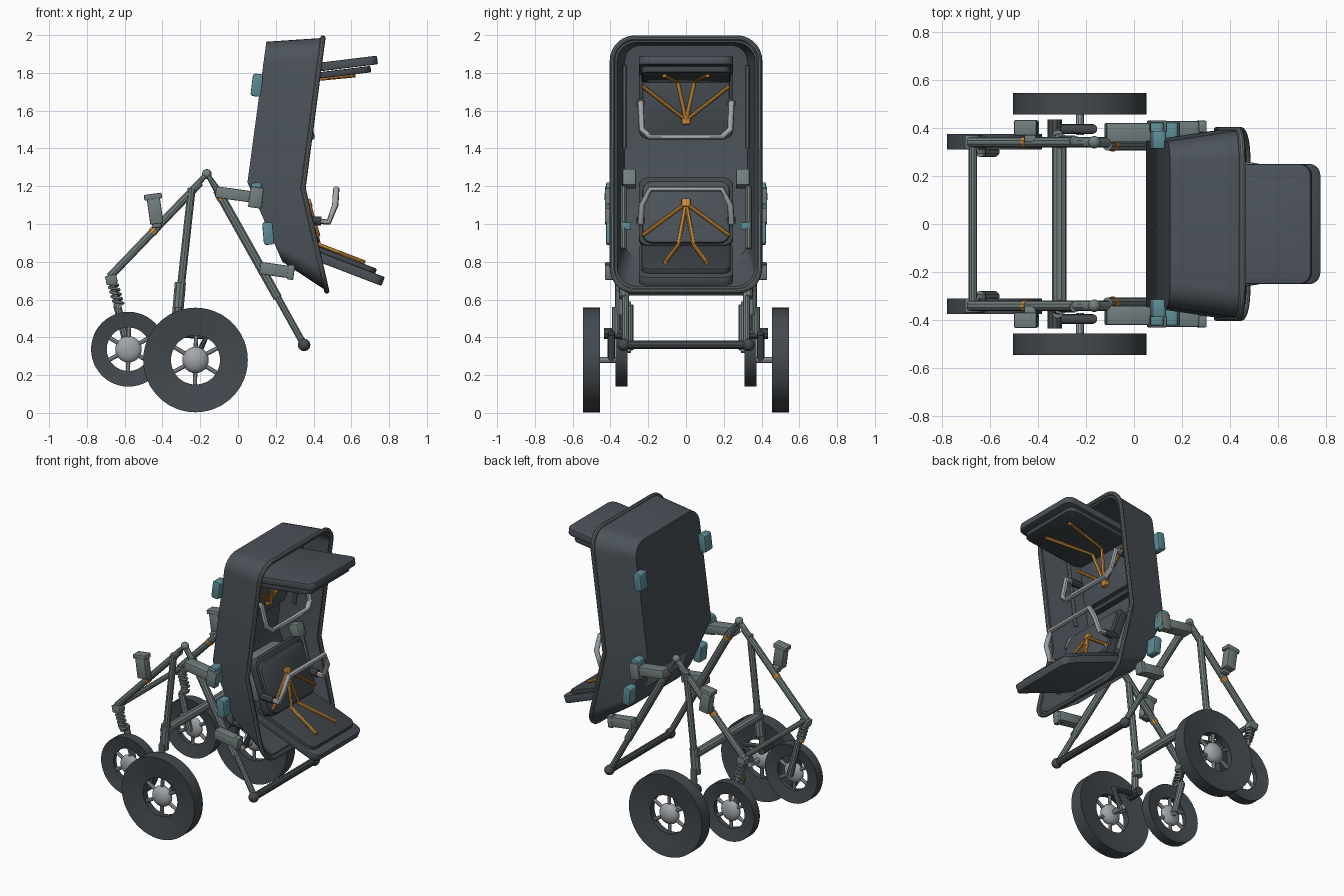
import bpy, bmesh, math
from mathutils import Vector, Matrix

if "Cube" in bpy.data.objects:
    bpy.data.objects.remove(bpy.data.objects["Cube"])


def material(name, *rgb):
    m = bpy.data.materials.new(name)
    m.use_nodes = True
    m.diffuse_color = (*rgb, 1)
    m.node_tree.nodes["Principled BSDF"].inputs["Base Color"].default_value = (*rgb, 1)
    return m


SHELL = material("slate shell", .07, .085, .1)
PAD = material("dark padding", .05, .06, .068)
TYRE = material("tyre rubber", .055, .067, .077)
FRAME = material("grey green frame", .17, .21, .21)
DARK = material("dark fittings", .06, .07, .075)
TEAL = material("teal clip", .11, .27, .31)
ORANGE = material("orange strap", .6, .26, .04)
SILVER = material("silver", .36, .38, .4)
RIM = material("rim grey", .13, .15, .155)


def add(name, mesh, mat):
    ob = bpy.data.objects.new(name, mesh)
    bpy.context.collection.objects.link(ob)
    mesh.materials.clear()
    mesh.materials.append(mat)
    mesh.shade_smooth()
    mesh.set_sharp_from_angle(angle=math.radians(35))
    return ob


def from_bm(name, bm, mat):
    bmesh.ops.recalc_face_normals(bm, faces=bm.faces)
    mesh = bpy.data.meshes.new(name)
    bm.to_mesh(mesh)
    bm.free()
    return add(name, mesh, mat)


def tube(name, pts, r, mat, cyclic=False):
    cu = bpy.data.curves.new(name, "CURVE")
    cu.dimensions = "3D"
    cu.bevel_depth, cu.bevel_resolution, cu.use_fill_caps = r, 3, True
    sp = cu.splines.new("POLY")
    sp.points.add(len(pts) - 1)
    for p, co in zip(sp.points, pts):
        p.co = (*co, 1)
    sp.use_cyclic_u = cyclic
    tmp = bpy.data.objects.new(name, cu)
    bpy.context.collection.objects.link(tmp)
    mesh = bpy.data.meshes.new_from_object(tmp.evaluated_get(bpy.context.evaluated_depsgraph_get()))
    bpy.data.objects.remove(tmp)
    return add(name, mesh, mat)


def box(name, loc, size, mat, tilt=0, round_axis=None, radius=.05, bevel=.006):
    """Box tilted about y; edges along round_axis get a large radius."""
    bm = bmesh.new()
    bmesh.ops.create_cube(bm, size=1, matrix=Matrix.Diagonal((*size, 1)))
    if round_axis is not None:
        es = [e for e in bm.edges
              if abs((e.verts[0].co - e.verts[1].co).normalized()[round_axis]) > .9]
        bmesh.ops.bevel(bm, geom=es, offset=radius, segments=5, profile=.5, affect="EDGES")
    sharp = [e for e in bm.edges if e.calc_face_angle(0) > 1]
    bmesh.ops.bevel(bm, geom=sharp, offset=bevel, segments=2, profile=.5, affect="EDGES")
    bm.transform(Matrix.Translation(loc) @ Matrix.Rotation(math.radians(tilt), 4, "Y"))
    return from_bm(name, bm, mat)


def ball(name, loc, r, mat, squash=1):
    bm = bmesh.new()
    bmesh.ops.create_uvsphere(bm, u_segments=20, v_segments=12, radius=r)
    bm.transform(Matrix.Translation(loc) @ Matrix.Diagonal((1, squash, 1, 1)))
    return from_bm(name, bm, mat)


def wheel(name, c, R, ri, half):
    # tyre with dished sides
    bm = bmesh.new()
    prof = [(R, half), (R, -half), (ri, -half * .5), (ri, half * .5)]
    vs = [bm.verts.new((r, y, 0)) for r, y in prof]
    es = [bm.edges.new((vs[i], vs[(i + 1) % 4])) for i in range(4)]
    bmesh.ops.spin(bm, geom=vs + es, axis=(0, 1, 0), cent=(0, 0, 0), angle=math.tau, steps=48)
    bmesh.ops.remove_doubles(bm, verts=bm.verts, dist=1e-4)
    bm.transform(Matrix.Translation(c))
    from_bm(name + "_tyre", bm, TYRE)
    # hub and spokes
    ball(name + "_hub", c, .07, SILVER, half / .07)
    for k in range(6):
        a = math.tau * k / 6 + .5
        d = Vector((math.cos(a), 0, math.sin(a)))
        tube(name + "_spoke", [Vector(c) + d * .04, Vector(c) + d * (ri + .01)], .012, SILVER)


# Shell: lofted rounded outlines that bend part way up
def outline(hy, z0, z1, r, bend, xs):
    def x_at(z):
        if z < bend:
            return xs[1] + (xs[0] - xs[1]) * (bend - z) / (bend - z0)
        return xs[1] + (xs[2] - xs[1]) * (z - bend) / (z1 - bend)
    half = []
    for cz, a0 in ((z0 + r, -90), (z1 - r, 0)):
        for i in range(8):
            a = math.radians(a0 + 90 * i / 7)
            half.append((hy - r + r * math.cos(a), cz + r * math.sin(a)))
        if a0 < 0:
            half.append((hy, bend))
    loop = half + [(-y, z) for y, z in reversed(half)]
    return [Vector((x_at(z), y, z)) for y, z in loop]


rim_out = outline(.39, .645, 1.985, .12, 1.19, (.47, .345, .45))
loops = [outline(.345, .8, 1.965, .1, 1.22, (.235, .05, .15)), rim_out,
         outline(.365, .67, 1.96, .1, 1.19, (.465, .345, .448)),
         outline(.325, .82, 1.945, .085, 1.22, (.25, .072, .17))]
bm = bmesh.new()
rings = [[bm.verts.new(p) for p in lp] for lp in loops]
n = len(rings[0])
for a, b in zip(rings, rings[1:]):
    for i in range(n):
        j = (i + 1) % n
        bm.faces.new((a[i], a[j], b[j], b[i]))
for ring in (rings[0], rings[-1]):
    for i in range(n // 2 - 1):
        bm.faces.new((ring[i], ring[i + 1], ring[n - 2 - i], ring[n - 1 - i]))
from_bm("shell", bm, SHELL)
tube("shell_rim", rim_out, .014, RIM, True)

# Seats: a flat base, a smaller cushion and a padded back
box("upper_seat_base", (.49, 0, 1.838), (.5, .5, .046), SHELL, -7, 2)
box("upper_seat_cushion", (.475, 0, 1.792), (.46, .47, .034), PAD, -7, 2)
box("upper_seat_back", (.17, 0, 1.66), (.05, .5, .42), PAD, 7.5, 0)
box("upper_back_cushion", (.215, 0, 1.66), (.04, .46, .38), SHELL, 7.5, 0)
box("lower_seat_base", (.535, 0, .785), (.5, .5, .05), SHELL, 21, 2)
box("lower_seat_cushion", (.515, 0, .829), (.46, .47, .034), PAD, 21, 2)
box("lower_seat_back", (.335, 0, 1.06), (.05, .5, .38), PAD, -18, 0)
box("lower_back_cushion", (.363, 0, 1.06), (.035, .46, .34), SHELL, -18, 0)
box("lower_seat_support", (.24, 0, 1.07), (.22, .42, .24), FRAME, -12)

# Harness buckles
box("upper_buckle", (.235, 0, 1.55), (.03, .045, .045), ORANGE)
box("lower_buckle", (.375, 0, 1.11), (.03, .045, .045), ORANGE, -18)

# Bumper bars
tube("upper_bumper_bar", [(.25, -.24, 1.64), (.35, -.24, 1.64), (.38, -.235, 1.5), (.39, -.19, 1.46),
     (.39, .19, 1.46), (.38, .235, 1.5), (.35, .24, 1.64), (.25, .24, 1.64)], .017, SILVER)
tube("lower_bumper_bar", [(.38, -.24, 1.02), (.48, -.24, 1.01), (.515, -.235, 1.1), (.52, -.19, 1.185),
     (.52, .19, 1.185), (.515, .235, 1.1), (.48, .24, 1.01), (.38, .24, 1.02)], .017, SILVER)

# Cross tubes
tube("front_cross_tube", [(-.67, -.34, .72), (-.67, .34, .72)], .018, FRAME)
tube("rear_cross_tube", [(-.31, -.36, .65), (-.31, .36, .65)], .03, FRAME)
tube("push_handle", [(.35, -.34, .36), (.35, .34, .36)], .024, DARK)

for s, side in ((-1, "right_"), (1, "left_")):
    def at(y, *xz):
        return [(x, s * y, z) for x, z in xz]

    # Harness straps
    for nm, pts in (
            ("upper_shoulder_strap", [(.24, 0, 1.55), (.265, .23, 1.73)]),
            ("upper_lap_strap", [(.24, 0, 1.55), (.3, .045, 1.755), (.62, .115, 1.787)]),
            ("lower_shoulder_strap", [(.375, 0, 1.11), (.425, .23, .94)]),
            ("lower_lap_strap", [(.375, 0, 1.11), (.43, .04, .89), (.67, .11, .797)])):
        tube(side + nm, [(x, s * y, z) for x, y, z in pts], .011, ORANGE)

    # Bumper sleeves and inner rails
    tube(side + "upper_bumper_sleeve", at(.24, (.22, 1.64), (.31, 1.64)), .025, DARK)
    tube(side + "lower_bumper_sleeve", at(.24, (.35, 1.02), (.44, 1.015)), .025, DARK)
    tube(side + "upper_inner_rail", at(.325, (.2, 1.4), (.26, 1.84)), .012, FRAME)
    tube(side + "lower_inner_rail", at(.33, (.25, 1.2), (.34, .87)), .016, FRAME)
    box(side + "inner_block", (.24, s * .3, 1.24), (.07, .07, .09), FRAME, -18)
    box(side + "inner_clip", (.3, s * .315, .99), (.05, .05, .04), TEAL)

    # Folding frame
    tube(side + "apex_joint", at(.34, (-.25, 1.17), (-.165, 1.265), (-.1, 1.165)), .021, FRAME)
    ball(side + "apex_knuckle", (-.165, s * .34, 1.265), .026, FRAME)
    tube(side + "front_leg", at(.34, (-.2, 1.22), (-.68, .72)), .022, FRAME)
    tube(side + "rear_leg", at(.345, (-.245, 1.19), (-.315, .55)), .022, FRAME)
    tube(side + "rear_leg_sleeve", at(.345, (-.305, .69), (-.32, .52)), .031, FRAME)
    tube(side + "handle_leg", at(.33, (-.11, 1.18), (.21, .61)), .025, FRAME)
    tube(side + "handle_extension", at(.32, (.2, .63), (.35, .36)), .019, FRAME)
    ball(side + "handle_end", (.35, s * .33, .36), .033, DARK)
    tube(side + "front_leg_band", at(.34, (-.44, .97), (-.455, .954)), .025, ORANGE)
    tube(side + "handle_leg_band", at(.33, (-.095, 1.153), (-.083, 1.132)), .028, ORANGE)

    # Front suspension and fork
    box(side + "spring_cap", (-.67, s * .34, .705), (.06, .06, .05), FRAME, -12)
    coil = [(-.668 + .035 * t / 50 + .024 * math.cos(t * .63),
             s * .34 + .024 * math.sin(t * .63), .7 - .12 * t / 50) for t in range(51)]
    tube(side + "spring", coil, .008, FRAME)
    tube(side + "spring_core", at(.34, (-.67, .7), (-.632, .555)), .014, SILVER)
    tube(side + "fork", at(.3, (-.64, .57), (-.58, .335)), .022, FRAME)
    tube(side + "fork_bridge", [(-.635, s * .29, .57), (-.635, s * .35, .57)], .02, FRAME)
    tube(side + "front_axle", [(-.58, s * .29, .335), (-.58, s * .36, .335)], .018, SILVER)
    box(side + "fork_band", (-.645, s * .32, .575), (.03, .04, .015), ORANGE)

    # Rear suspension arm
    tube(side + "rear_strut", at(.37, (-.318, .56), (-.32, .42)), .022, FRAME)
    tube(side + "swing_arm", at(.395, (-.34, .42), (-.17, .4), (-.225, .28)), .02, DARK)
    tube(side + "swing_pivot", [(-.33, s * .34, .42), (-.33, s * .435, .42)], .03, DARK)
    tube(side + "rear_axle", [(-.225, s * .37, .28), (-.225, s * .5, .28)], .017, SILVER)

    # Brackets
    box(side + "cup_bracket", (-.44, s * .4, 1.075), (.07, .06, .15), FRAME, -8)
    box(side + "cup_bracket_top", (-.45, s * .4, 1.145), (.095, .065, .03), FRAME, -8)
    box(side + "cup_bracket_foot", (-.43, s * .365, 1.0), (.05, .05, .04), FRAME, -8)
    box(side + "upper_bracket", (-.01, s * .38, 1.155), (.22, .08, .06), FRAME, 8)
    box(side + "upper_bracket_plate", (.095, s * .405, 1.14), (.07, .05, .11), FRAME, 8)
    box(side + "lower_bracket", (.205, s * .395, .755), (.18, .065, .065), FRAME, 8)
    box(side + "lower_bracket_plate", (.28, s * .405, .745), (.035, .05, .08), FRAME, 8)

    # Teal clips along the shell back
    for nm, x, z, tilt in (("upper", .1, 1.735, 7), ("middle", .1, 1.16, -5), ("lower", .16, .95, -5)):
        y = .35 if nm == "upper" else .385
        box(side + nm + "_clip", (x, s * y, z), (.055, .075, .12), TEAL, tilt, 1, .015)

    # Wheels
    wheel(side + "rear_wheel", (-.225, s * .5, .28), .277, .13, .045)
    wheel(side + "front_wheel", (-.58, s * .342, .337), .198, .115, .032)
